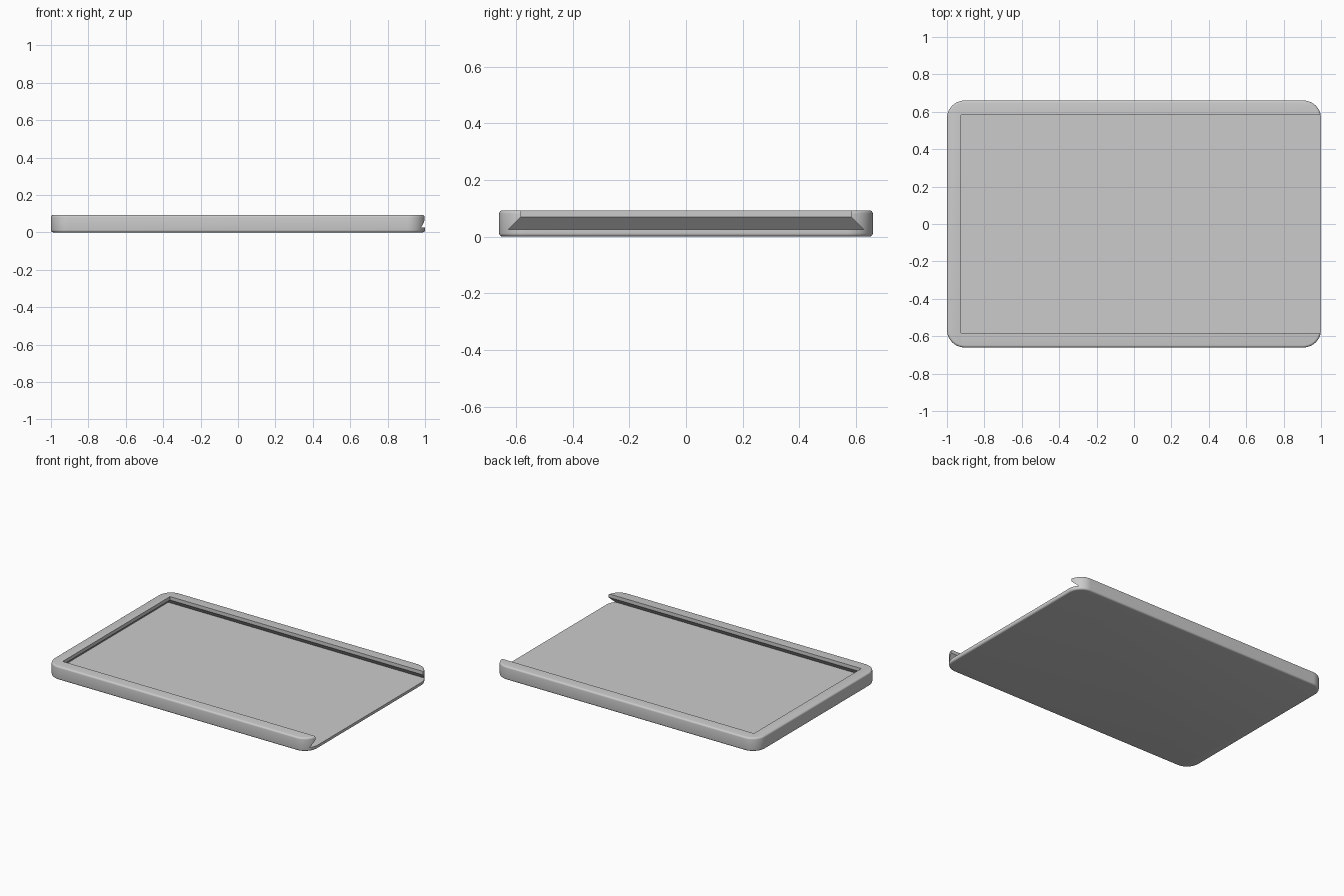
import bpy, bmesh, math

if "Cube" in bpy.data.objects:
    bpy.data.objects.remove(bpy.data.objects["Cube"])

HALF_X, HALF_Y, HEIGHT = 1.0, 0.66, 0.093
CORNER, EDGE = 0.095, 0.012
FLOOR, LIP = 0.025, 0.069


def loft(name, rings):
    """Solid skinned through matching rings of points, capped at both ends."""
    bm = bmesh.new()
    loops = [[bm.verts.new(p) for p in ring] for ring in rings]
    n = len(loops[0])
    for low, high in zip(loops, loops[1:]):
        for i in range(n):
            j = (i + 1) % n
            bm.faces.new((low[i], low[j], high[j], high[i]))
    bm.faces.new(loops[0][::-1])
    bm.faces.new(loops[-1])
    bmesh.ops.recalc_face_normals(bm, faces=bm.faces)
    mesh = bpy.data.meshes.new(name)
    bm.to_mesh(mesh)
    bm.free()
    obj = bpy.data.objects.new(name, mesh)
    bpy.context.collection.objects.link(obj)
    return obj


def rounded_ring(inset, z, steps=12):
    """Rounded rectangle outline, pulled in by inset."""
    r = CORNER - inset
    ring = []
    for k, (sx, sy) in enumerate(((1, 1), (-1, 1), (-1, -1), (1, -1))):
        for i in range(steps + 1):
            a = math.pi / 2 * (k + i / steps)
            ring.append((sx * (HALF_X - CORNER) + r * math.cos(a),
                         sy * (HALF_Y - CORNER) + r * math.sin(a), z))
    return ring


def slot_ring(grow, z):
    """Slot outline, running out past the open end."""
    x, y = -0.925 - grow, 0.583 + grow
    return [(x, -y, z), (1.2, -y, z), (1.2, y, z), (x, y, z)]


# Tray body with softly rounded top and bottom edges
angles = [math.pi / 2 * i / 4 for i in range(5)]
bottom = [rounded_ring(EDGE * (1 - math.sin(a)), EDGE * (1 - math.cos(a))) for a in angles]
top = [rounded_ring(EDGE * (1 - math.cos(a)), HEIGHT - EDGE * (1 - math.sin(a))) for a in angles]
tray = loft("sliding_lid_tray", bottom + top)

# Dovetail slot, open at one end
cutter = loft("slot_cutter", [slot_ring(LIP - FLOOR, FLOOR), slot_ring(0, LIP), slot_ring(0, 0.15)])
cutter.hide_render = True

cut = tray.modifiers.new("slot", 'BOOLEAN')
cut.operation = 'DIFFERENCE'
cut.solver = 'EXACT'
cut.object = cutter
bpy.context.view_layer.objects.active = tray
tray.select_set(True)
bpy.ops.object.modifier_apply(modifier=cut.name)
bpy.data.objects.remove(cutter)
bpy.ops.object.shade_smooth_by_angle(angle=math.radians(30))

# Plain grey finish
grey = bpy.data.materials.new("plain_grey")
grey.use_nodes = True
colour = (0.6, 0.6, 0.6, 1)
grey.diffuse_color = colour
grey.node_tree.nodes["Principled BSDF"].inputs["Base Color"].default_value = colour
tray.data.materials.clear()
tray.data.materials.append(grey)
